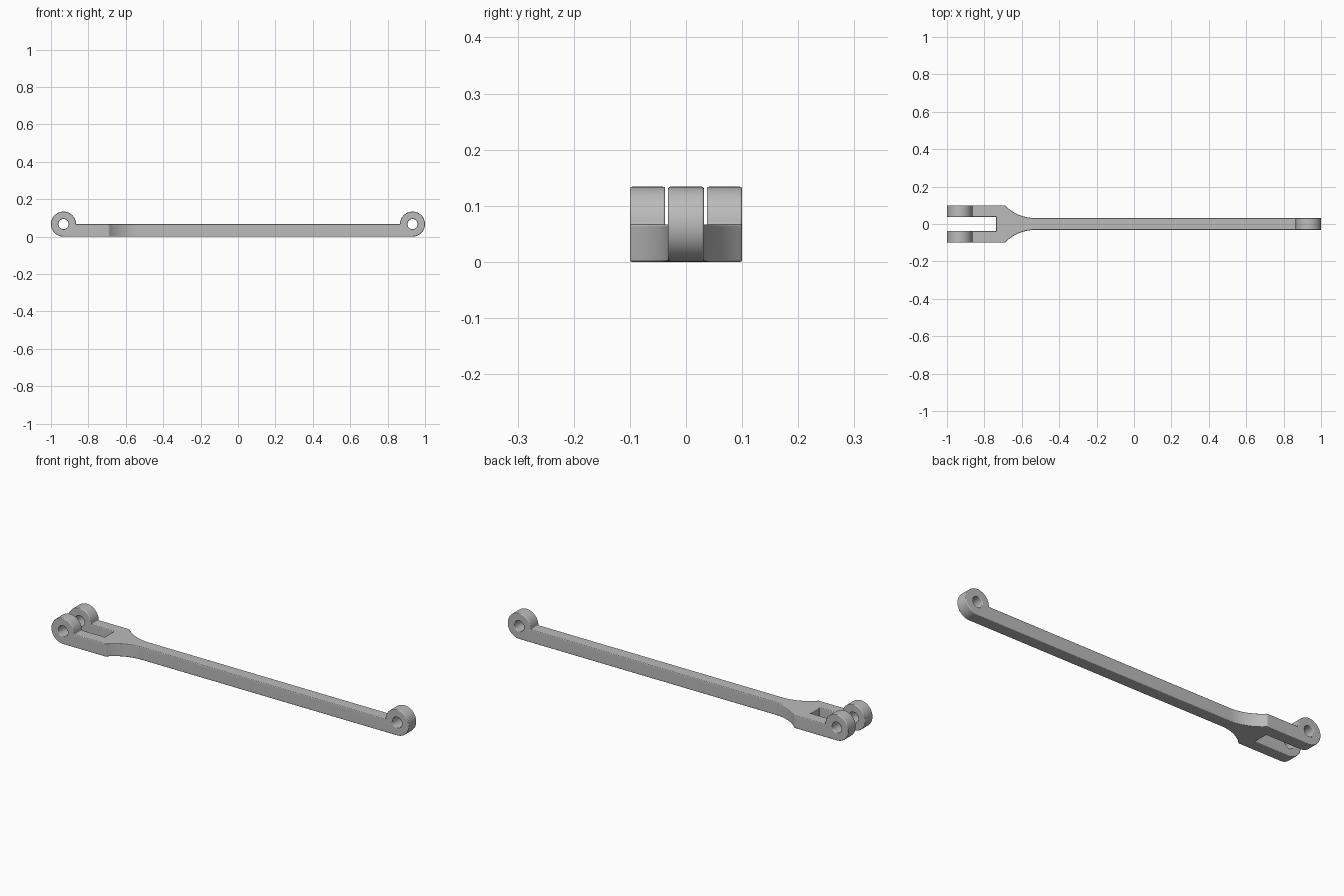
import bpy
import bmesh
from math import asin, cos, pi, sin

cube = bpy.data.objects.get("Cube")
if cube:
    bpy.data.objects.remove(cube, do_unlink=True)

EYE_X = 0.933      # hinge centre distance
R = 0.067          # eye radius and bar height
HOLE = 0.027
BAR = 0.032        # half width of the bar
FORK = 0.1         # half width of the fork
SLOT = 0.037       # half width of the slot

steel = bpy.data.materials.new("grey steel")
steel.use_nodes = True
grey = (0.5, 0.5, 0.5, 1)
steel.diffuse_color = grey
steel.node_tree.nodes["Principled BSDF"].inputs["Base Color"].default_value = grey


def prism(name, base, offset):
    """Extrude a closed outline along an offset."""
    bm = bmesh.new()
    face = bm.faces.new([bm.verts.new(p) for p in base])
    moved = bmesh.ops.extrude_face_region(bm, geom=[face])["geom"]
    bmesh.ops.translate(bm, vec=offset,
                        verts=[g for g in moved if isinstance(g, bmesh.types.BMVert)])
    bmesh.ops.recalc_face_normals(bm, faces=bm.faces)
    mesh = bpy.data.meshes.new(name)
    bm.to_mesh(mesh)
    bm.free()
    ob = bpy.data.objects.new(name, mesh)
    bpy.context.collection.objects.link(ob)
    return ob


def arc(cx, cy, r, start, end, steps):
    return [(cx + r * cos(start + (end - start) * i / steps),
             cy + r * sin(start + (end - start) * i / steps)) for i in range(steps + 1)]


def cut(target, cutter, operation):
    mod = target.modifiers.new("cut", "BOOLEAN")
    mod.operation, mod.solver, mod.object = operation, "EXACT", cutter
    bpy.context.view_layer.objects.active = target
    bpy.ops.object.modifier_apply(modifier=mod.name)
    bpy.data.objects.remove(cutter, do_unlink=True)


# Side silhouette: flat bar with a raised eye at each end
right = arc(EYE_X, R, R, -pi / 2, pi, 36)
side = right + [(-x, z) for x, z in reversed(right)]
link = prism("link_arm", [(x, -0.15, z) for x, z in side], (0, 0.3, 0))

# Plan outline: slotted fork flaring out of the narrow bar
bend_x, corner_x = -0.53, -0.69
run, rise = bend_x - corner_x, FORK - BAR
flare_r = (run ** 2 + rise ** 2) / (2 * rise)
flare = arc(bend_x, BAR + flare_r, flare_r, -pi / 2, -pi / 2 - asin(run / flare_r), 14)
half = [(1.05, BAR)] + flare + [(-1.05, FORK), (-1.05, SLOT), (-0.737, SLOT)]
plan = half + [(x, -y) for x, y in reversed(half)]
cut(link, prism("plan_cutter", [(x, y, -0.05) for x, y in plan], (0, 0, 0.3)), "INTERSECT")

# Pin holes through both ends
for sx in (-1, 1):
    ring = arc(sx * EYE_X, R, HOLE, 0, 2 * pi, 28)[:-1]
    cut(link, prism("pin_cutter", [(x, -0.2, z) for x, z in ring], (0, 0.4, 0)), "DIFFERENCE")

# Softened edges and smooth round surfaces
link.data.materials.clear()
link.data.materials.append(steel)
for poly in link.data.polygons:
    poly.material_index = 0
    poly.use_smooth = True
bevel = link.modifiers.new("soft edges", "BEVEL")
bevel.width, bevel.segments = 0.004, 3
bevel.limit_method, bevel.angle_limit = "ANGLE", pi / 6
bevel.use_clamp_overlap = False
link.modifiers.new("clean shading", "WEIGHTED_NORMAL")
